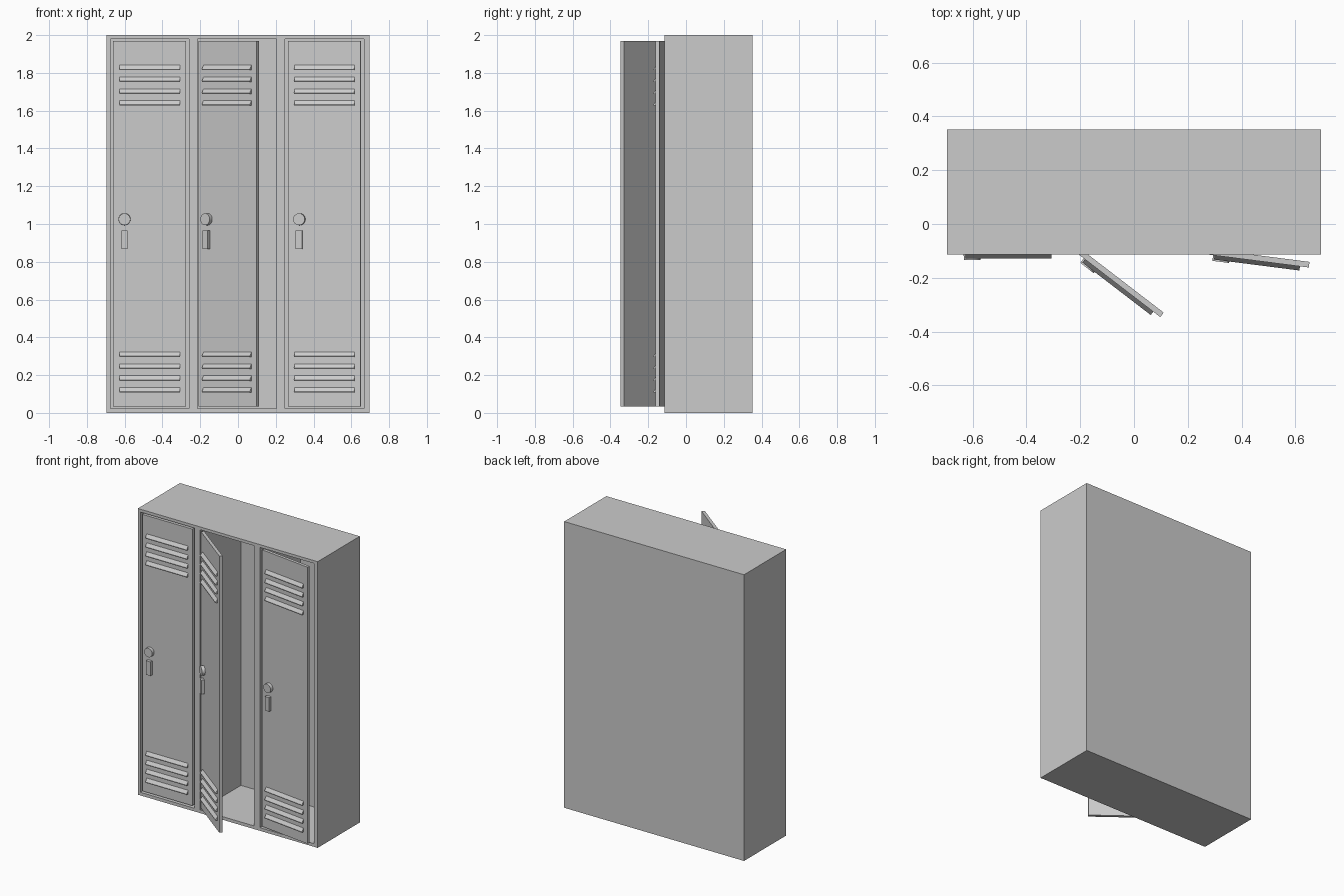
import bpy, bmesh, math
from mathutils import Matrix, Vector

if "Cube" in bpy.data.objects:
    bpy.data.objects.remove(bpy.data.objects["Cube"])

FRONT, BACK = -0.113, 0.352
DOOR_W, DOOR_T, DOOR_Y = 0.387, 0.021, -0.102


def add_object(name, bm, matrix=None):
    bmesh.ops.recalc_face_normals(bm, faces=bm.faces)
    mesh = bpy.data.meshes.new(name)
    bm.to_mesh(mesh)
    bm.free()
    ob = bpy.data.objects.new(name, mesh)
    bpy.context.collection.objects.link(ob)
    if matrix:
        ob.matrix_world = matrix
    return ob


def box(name, lo, hi, matrix=None):
    lo, hi = Vector(lo), Vector(hi)
    bm = bmesh.new()
    place = Matrix.Translation((lo + hi) / 2) @ Matrix.Diagonal((hi - lo).to_4d())
    place[3][3] = 1
    bmesh.ops.create_cube(bm, size=1, matrix=place)
    return add_object(name, bm, matrix)


def louver_set(name, heights, matrix):
    # sloped wedges, hooded at the top and overhanging at the bottom
    bm = bmesh.new()
    f = -DOOR_T / 2
    profile = [(f + 0.002, 0.014), (f, 0.014), (f - 0.0155, -0.008),
               (f - 0.0155, -0.013), (f + 0.002, -0.013)]
    for z in heights:
        face = bm.faces.new([bm.verts.new((0.034, y, z + dz)) for y, dz in profile])
        new = bmesh.ops.extrude_face_region(bm, geom=[face], use_keep_orig=True)["geom"]
        bmesh.ops.translate(bm, vec=(0.32, 0, 0),
                            verts=[v for v in new if isinstance(v, bmesh.types.BMVert)])
    return add_object(name, bm, matrix)


def knob(name, matrix):
    bm = bmesh.new()
    place = Matrix.Translation((0.06, -DOOR_T / 2 - 0.009, 1.025)) @ Matrix.Rotation(math.pi / 2, 4, 'X')
    bmesh.ops.create_cone(bm, cap_ends=True, segments=32, radius1=0.032,
                          radius2=0.031, depth=0.024, matrix=place)
    ob = add_object(name, bm, matrix)
    bpy.ops.object.select_all(action='DESELECT')
    ob.select_set(True)
    bpy.context.view_layer.objects.active = ob
    bpy.ops.object.shade_smooth_by_angle(angle=math.radians(30))


# cabinet body with three hollow compartments
cabinet = box("cabinet", (-0.695, FRONT, 0), (0.695, BACK, 2))
bpy.context.view_layer.objects.active = cabinet
for x in (-0.676, -0.2135, 0.249):
    cutter = box("compartment_cutter", (x, FRONT - 0.1, 0.022), (x + 0.417, BACK - 0.015, 1.98))
    cutter.hide_render = True
    mod = cabinet.modifiers.new("compartment", 'BOOLEAN')
    mod.operation, mod.solver, mod.object = 'DIFFERENCE', 'EXACT', cutter
    bpy.ops.object.modifier_apply(modifier=mod.name)
    bpy.data.objects.remove(cutter)

# doors hinged on their left edge: closed, open and ajar
for side, x, angle in (("left", -0.661, 0), ("middle", -0.203, 37.5), ("right", 0.267, 7.3)):
    m = Matrix.Translation((x, DOOR_Y, 0)) @ Matrix.Rotation(math.radians(-angle), 4, 'Z')
    box(side + "_door", (0, -DOOR_T / 2, 0.035), (DOOR_W, DOOR_T / 2, 1.968), m)
    louver_set(side + "_upper_louvers", [1.827 - 0.0625 * i for i in range(4)], m)
    louver_set(side + "_lower_louvers", [0.308 - 0.0625 * i for i in range(4)], m)
    knob(side + "_lock_dial", m)
    box(side + "_handle", (0.043, -DOOR_T / 2 - 0.021, 0.867), (0.077, -DOOR_T / 2 + 0.002, 0.965), m)
